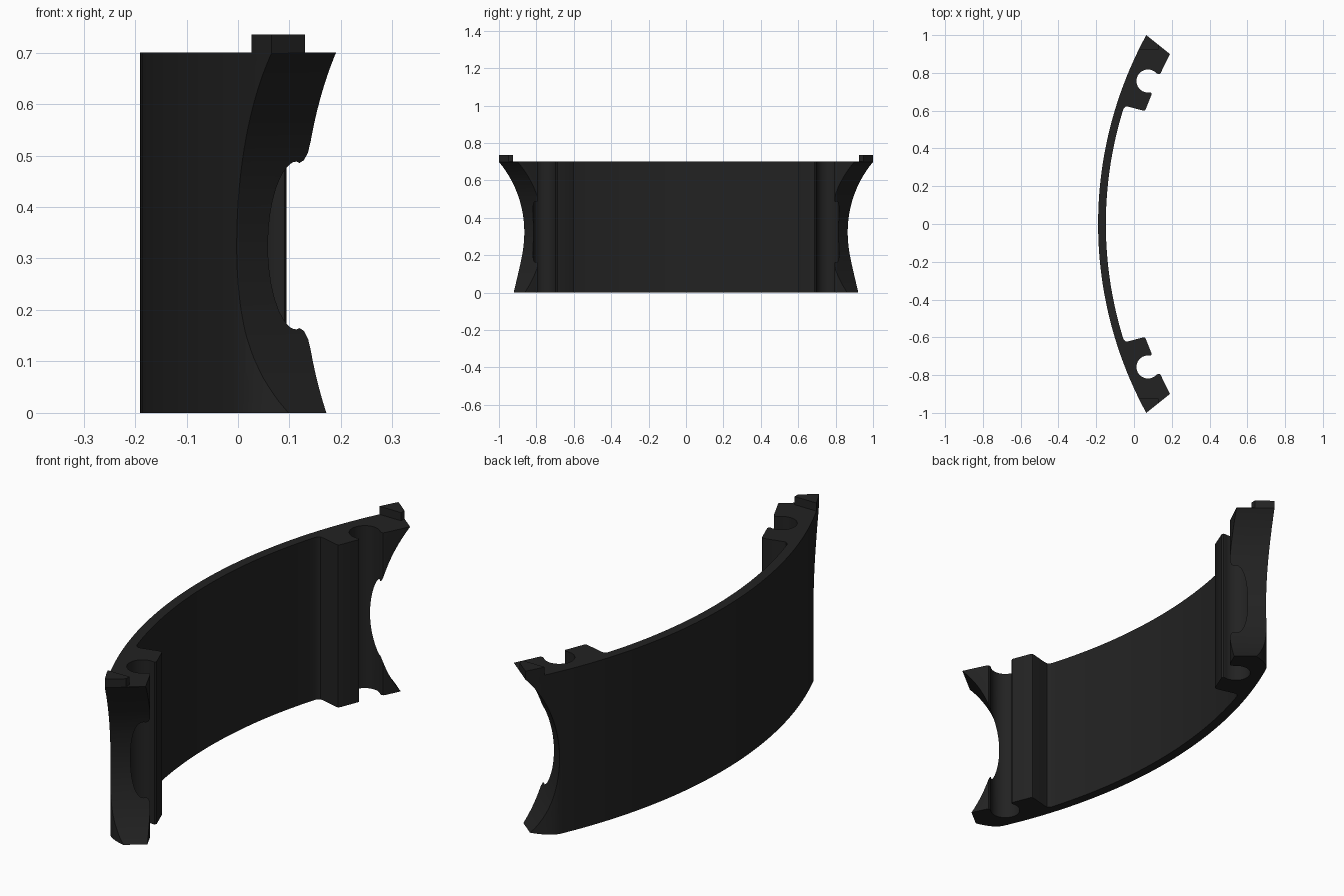
import bpy, bmesh, math
from mathutils import Vector, Matrix

if "Cube" in bpy.data.objects:
    bpy.data.objects.remove(bpy.data.objects["Cube"])

HEIGHT, TAB_TOP = 0.70, 0.735
CX, R_OUT, R_IN = 1.898, 2.088, 2.047      # shared centre of the two wall arcs

black = bpy.data.materials.new("matte_black")
black.diffuse_color = (0.016, 0.016, 0.016, 1)
black.use_nodes = True
black.node_tree.nodes["Principled BSDF"].inputs["Base Color"].default_value = black.diffuse_color


def arc_wall(radius, y0, y1, n):
    """Points on a wall arc from y0 to y1."""
    ys = [y0 + (y1 - y0) * i / n for i in range(n + 1)]
    return [(CX - math.sqrt(radius ** 2 - y * y), y) for y in ys]


def finish(name, bm):
    bmesh.ops.recalc_face_normals(bm, faces=bm.faces)
    me = bpy.data.meshes.new(name)
    bm.to_mesh(me)
    bm.free()
    me.materials.append(black)
    ob = bpy.data.objects.new(name, me)
    bpy.context.collection.objects.link(ob)
    return ob


def prism(name, pts, z0, z1):
    """Extrude a plan outline between two heights."""
    bm = bmesh.new()
    face = bm.faces.new([bm.verts.new((x, y, z0)) for x, y in pts])
    ext = bmesh.ops.extrude_face_region(bm, geom=[face])
    bmesh.ops.translate(bm, vec=(0, 0, z1 - z0),
                        verts=[v for v in ext["geom"] if isinstance(v, bmesh.types.BMVert)])
    return finish(name, bm)


def flip(pts):
    return [(x, -y) for x, y in reversed(pts)]


def smooth(ob):
    bpy.ops.object.select_all(action='DESELECT')
    ob.select_set(True)
    bpy.context.view_layer.objects.active = ob
    bpy.ops.object.shade_smooth_by_angle(angle=math.radians(30))


# Thickened end block with an open round channel
channel = [(0.074 + 0.061 * math.cos(math.radians(a)), 0.757 + 0.061 * math.sin(math.radians(a)))
           for a in range(42, 281, 7)]
end_block = ([(0.19, 0.9), (0.141, 0.799), (0.136, 0.793), (0.128, 0.793)] + channel +
             [(0.090, 0.696), (0.094, 0.688), (0.062, 0.607), (0.056, 0.601), (0.047, 0.601),
              (-0.030, 0.621), (-0.042, 0.622), (-0.050, 0.617)])

# Curved wall: outer arc, end block, inner arc, mirrored end block
outline = (arc_wall(R_OUT, -1, 1, 64) + end_block +
           arc_wall(R_IN, 0.608, -0.608, 40) + flip(end_block))
wall = prism("curved_wall", outline, 0, HEIGHT)

# Cutters for each end: rounded lower corner and a large saddle cut
corner = [(-0.003, 0.864), (0.004, 0.874), (0.014, 0.885), (0.030, 0.896), (0.050, 0.906),
          (0.078, 0.916), (0.110, 0.924), (0.25, 0.95), (0.25, 1.1), (-0.06, 1.1), (-0.06, 0.864)]
cutters = []
for s in (1, -1):
    pts = corner if s > 0 else flip(corner)
    cutters.append(prism("corner_cutter", pts, -0.1, 0.325))
    axis = Vector((0.78, -0.625 * s, 0)).normalized()
    normal = Vector((0.625, 0.78 * s, 0)).normalized()
    bm = bmesh.new()
    turn = Vector((0, 0, 1)).rotation_difference(axis).to_matrix().to_4x4()
    bmesh.ops.create_cone(bm, cap_ends=True, segments=128, radius1=0.546, radius2=0.546, depth=3,
                          matrix=Matrix.Translation(normal * 1.219 + Vector((0, 0, 0.325))) @ turn)
    cutters.append(finish("saddle_cutter", bm))

bpy.context.view_layer.objects.active = wall
for c in cutters:
    c.hide_render = True
    mod = wall.modifiers.new("cut", 'BOOLEAN')
    mod.operation, mod.solver, mod.object = 'DIFFERENCE', 'EXACT', c
    bpy.ops.object.modifier_apply(modifier=mod.name)
for c in cutters:
    bpy.data.objects.remove(c)
smooth(wall)

# Small locating tabs on top of both tips
tab = arc_wall(R_OUT, 0.925, 1.0, 4) + [(0.13, 0.948), (0.13, 0.925)]
prism("back_tab", tab, HEIGHT, TAB_TOP)
prism("front_tab", flip(tab), HEIGHT, TAB_TOP)
